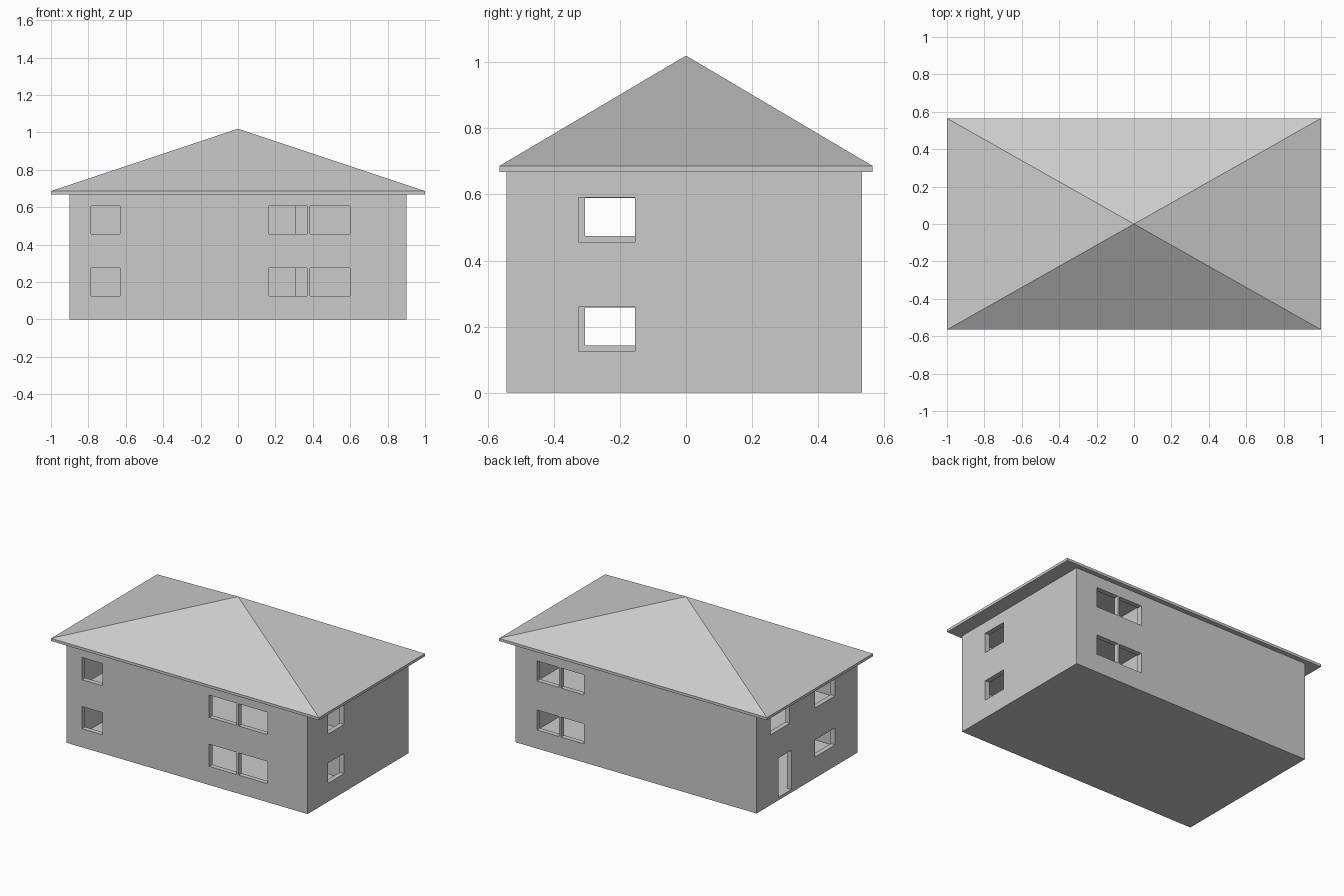
import bpy, bmesh

if "Cube" in bpy.data.objects:
    bpy.data.objects.remove(bpy.data.objects["Cube"])

def box(name, x0, x1, y0, y1, z0, z1):
    bm = bmesh.new()
    bmesh.ops.create_cube(bm, size=1)
    for v in bm.verts:
        v.co = ((x0 + x1) / 2 + v.co.x * (x1 - x0),
                (y0 + y1) / 2 + v.co.y * (y1 - y0),
                (z0 + z1) / 2 + v.co.z * (z1 - z0))
    me = bpy.data.meshes.new(name)
    bm.to_mesh(me)
    bm.free()
    ob = bpy.data.objects.new(name, me)
    bpy.context.collection.objects.link(ob)
    return ob

def cut(target, *bounds):
    c = box("cutter", *bounds)
    c.hide_render = True
    m = target.modifiers.new("cut", 'BOOLEAN')
    m.operation, m.solver, m.object = 'DIFFERENCE', 'EXACT', c
    bpy.context.view_layer.objects.active = target
    bpy.ops.object.modifier_apply(modifier=m.name)
    bpy.data.objects.remove(c)

W, Y0, Y1, H, T = 0.9, -0.543, 0.533, 0.67, 0.033   # outer walls and thickness
STOREY = 0.331

# Walls with ground slab and middle floor slab
walls = box("house_walls", -W, W, Y0, Y1, 0, H)
for i in range(2):
    dz = i * STOREY
    # Room space of this storey
    cut(walls, -W + T, W - T, Y0 + T, Y1 - T, 0.02 + dz, 0.315 + dz)
    # Front windows
    for a, b in [(-0.785, -0.63), (0.165, 0.37), (0.385, 0.6)]:
        cut(walls, a, b, Y0 - 0.1, Y0 + 0.05, 0.125 + dz, 0.275 + dz)
    # Back windows
    for a, b in [(0.39, 0.56), (0.575, 0.74)]:
        cut(walls, a, b, Y1 - 0.05, Y1 + 0.1, 0.125 + dz, 0.26 + dz)
    # Right window
    cut(walls, W - 0.05, W + 0.1, -0.326, -0.155, 0.125 + dz, 0.26 + dz)
    # Left window
    cut(walls, -W - 0.1, -W + 0.05, -0.305, -0.09, 0.143 + dz, 0.258 + dz)
# Left door and the window above it
cut(walls, -W - 0.1, -W + 0.05, 0.16, 0.30, 0.02, 0.285)
cut(walls, -W - 0.1, -W + 0.05, 0.18, 0.385, 0.143 + STOREY, 0.258 + STOREY)

# Inner partitions around the back right room
for i, level in enumerate(("lower", "upper")):
    z0, z1 = 0.02 + i * STOREY, 0.315 + i * STOREY
    box(level + "_partition_long", 0.305, W - T, -0.03, 0.0, z0, z1)
    box(level + "_partition_short", 0.305, 0.335, 0.0, Y1 - T, z0, z1)

# Hipped roof: thin eaves slab whose top is drawn up to one point
roof = box("roof", -1, 1, -0.565, 0.565, 0.668, 0.686)
bm = bmesh.new()
bm.from_mesh(roof.data)
top = max(bm.faces, key=lambda f: f.calc_center_median().z)
peak = bmesh.ops.poke(bm, faces=[top])["verts"][0]
peak.co = (0, 0, 1.02)
bm.to_mesh(roof.data)
bm.free()
